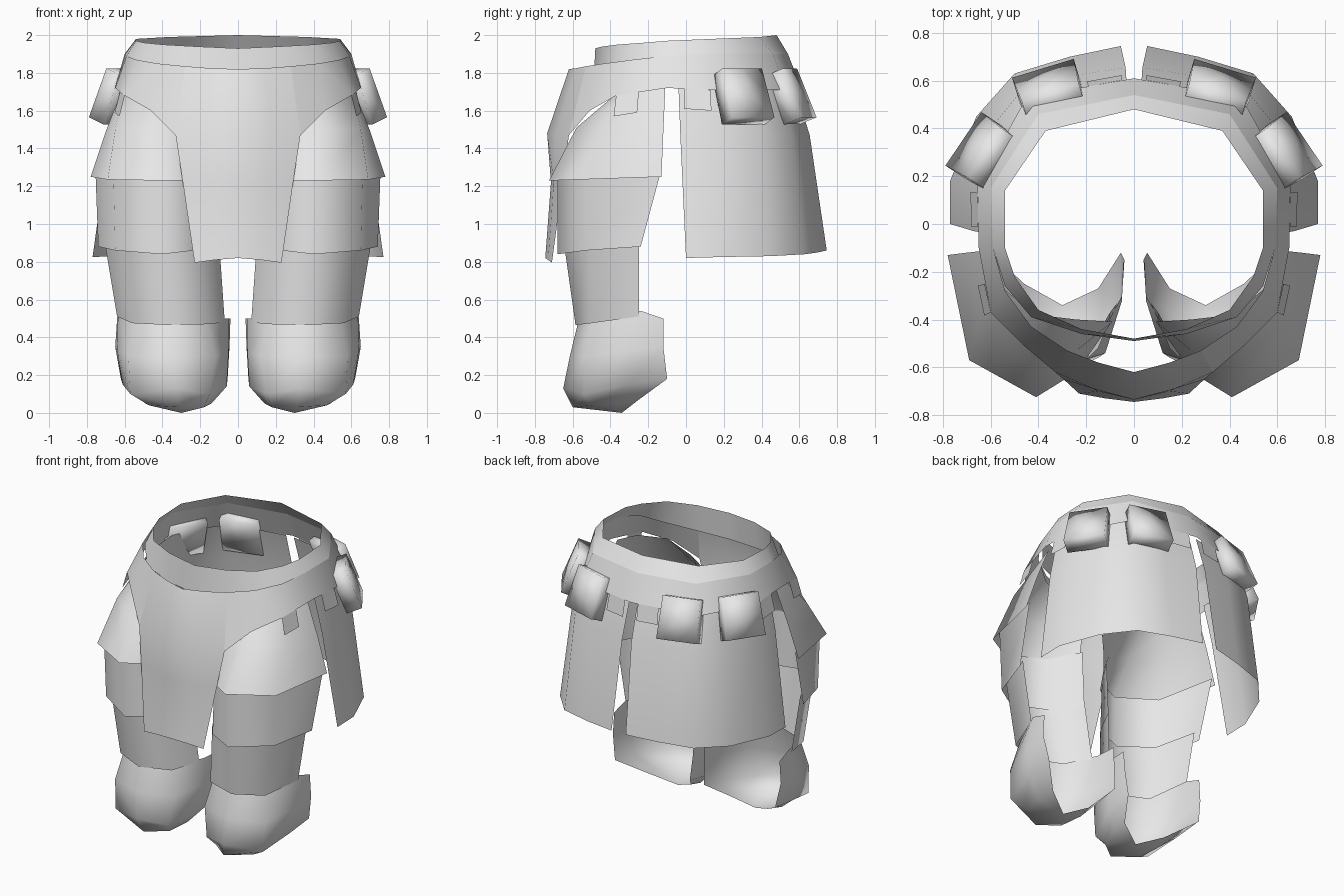
import bpy, bmesh, math
from mathutils import Matrix, Vector

start_cube = bpy.data.objects.get("Cube")
if start_cube:
    bpy.data.objects.remove(start_cube, do_unlink=True)

grey = bpy.data.materials.new("plain_grey")
grey.use_nodes = True
grey.diffuse_color = (0.8, 0.8, 0.8, 1)
grey.node_tree.nodes["Principled BSDF"].inputs["Base Color"].default_value = (0.8, 0.8, 0.8, 1)


def finish(name, bm, angle):
    """Turn a half-side mesh into a mirrored, smoothly shaded object."""
    mesh = bpy.data.meshes.new(name)
    bm.to_mesh(mesh)
    bm.free()
    mesh.materials.append(grey)
    obj = bpy.data.objects.new(name, mesh)
    bpy.context.collection.objects.link(obj)
    mirror = obj.modifiers.new("mirror", 'MIRROR')
    mirror.use_axis = (True, False, False)
    mirror.use_mirror_merge = True
    mirror.merge_threshold = 0.001
    bpy.ops.object.select_all(action='DESELECT')
    obj.select_set(True)
    bpy.context.view_layer.objects.active = obj
    bpy.ops.object.shade_smooth_by_angle(angle=math.radians(angle))


def loft(bm, rows):
    """Bridge successive rows of points with faces."""
    grid = [[bm.verts.new(p) for p in row] for row in rows]
    for upper, lower in zip(grid, grid[1:]):
        for i in range(len(upper) - 1):
            bm.faces.new((upper[i], lower[i], lower[i + 1], upper[i + 1]))


def sheet(name, rows, tip=None, angle=85):
    """Open curved plate; a tip closes the last row to a single point."""
    bm = bmesh.new()
    if tip:
        rows = rows + [[tip] * len(rows[0])]
    loft(bm, rows)
    bmesh.ops.remove_doubles(bm, verts=bm.verts, dist=0.0005)
    bmesh.ops.recalc_face_normals(bm, faces=bm.faces)
    # Make the plate face away from the body
    side = sum(f.normal.dot(f.calc_center_median() - Vector((0.3, -0.1, f.calc_center_median().z)))
               * f.calc_area() for f in bm.faces)
    if side < 0:
        bmesh.ops.reverse_faces(bm, faces=bm.faces)
    finish(name, bm, angle)


# Waist band, from front to back; its front drops behind the apron
sheet("waist_band", [
    [(0, -.48, 1.93), (.22, -.44, 1.94), (.4, -.36, 1.95), (.5, -.22, 1.96), (.54, -.1, 1.97),
     (.54, .14, 1.98), (.37, .39, 1.99), (0, .48, 2)],
    [(0, -.49, 1.74), (.22, -.46, 1.75), (.43, -.39, 1.78), (.54, -.26, 1.85), (.59, -.1, 1.89),
     (.6, .15, 1.9), (.4, .46, 1.9), (0, .54, 1.9)]])

# Belt around the sides and back
sheet("belt_flange", [
    [(.28, -.53, 1.835), (.43, -.43, 1.85), (.54, -.28, 1.87), (.59, -.1, 1.89),
     (.6, .15, 1.9), (.4, .46, 1.9), (0, .54, 1.9)],
    [(.33, -.62, 1.47), (.46, -.51, 1.6), (.6, -.37, 1.68), (.65, -.1, 1.72),
     (.655, .16, 1.71), (.45, .53, 1.71), (0, .61, 1.72)]])

# Front apron
sheet("front_apron", [
    [(0, -.62, 1.82), (.15, -.58, 1.825), (.28, -.53, 1.835)],
    [(0, -.735, 1.48), (.17, -.69, 1.48), (.33, -.62, 1.47)],
    [(0, -.715, 1.22), (.15, -.7, 1.22), (.295, -.65, 1.24)],
    [(0, -.745, .82), (.12, -.73, .81), (.23, -.71, .795)]])

# Short tabs hanging under the belt: upper corners of each
for name, a, b in (("thigh_tab", (.6, -.37, 1.68), (.625, -.25, 1.7)),
                   ("side_tab", (.652, -.01, 1.72), (.655, .13, 1.71)),
                   ("back_tab", (.05, .602, 1.72), (.19, .576, 1.72))):
    sheet(name, [[a, b], [(x * 1.045, y * 1.035, z - .11) for x, y, z in (a, b)]])

# Rear skirt, split at the middle of the back
sheet("rear_skirt", [
    [(.61, -.04, 1.73), (.62, .16, 1.73), (.53, .35, 1.73), (.42, .5, 1.73), (.23, .54, 1.73), (.03, .575, 1.73)],
    [(.67, -.03, 1.47), (.68, .17, 1.47), (.6, .4, 1.47), (.47, .56, 1.47), (.26, .62, 1.47), (.035, .655, 1.47)],
    [(.77, 0, .82), (.77, .18, .825), (.66, .45, .83), (.5, .63, .84), (.27, .7, .85), (.055, .745, .86)]])

# Leg plates, each from the outer rear edge round the front to the inner edge
sheet("upper_thigh_plate", [
    [(.61, -.11, 1.72), (.56, -.26, 1.71), (.41, -.38, 1.68), (.24, -.4, 1.6), (.08, -.41, 1.48)],
    [(.7, -.12, 1.49), (.65, -.41, 1.5), (.44, -.58, 1.51), (.24, -.53, 1.44), (.09, -.41, 1.37)],
    [(.78, -.13, 1.25), (.69, -.57, 1.235), (.41, -.725, 1.23), (.24, -.62, 1.23), (.1, -.42, 1.24)]])
sheet("middle_thigh_plate", [
    [(.755, -.13, 1.29), (.66, -.54, 1.28), (.41, -.68, 1.27), (.23, -.59, 1.27), (.1, -.39, 1.28)],
    [(.74, -.24, .88), (.65, -.53, .86), (.4, -.68, .84), (.23, -.61, .86), (.1, -.37, .88)]])
sheet("lower_leg_plate", [
    [(.71, -.25, .93), (.62, -.52, .91), (.4, -.645, .89), (.2, -.57, .9), (.1, -.37, .91)],
    [(.64, -.25, .51), (.56, -.5, .475), (.36, -.585, .465), (.15, -.52, .47), (.07, -.33, .48)]])

# Foot cap, open at the rear
sheet("foot_cap", [
    [(.64, -.12, .5), (.635, -.24, .54), (.54, -.49, .49), (.35, -.57, .485),
     (.16, -.5, .49), (.05, -.3, .5), (.04, -.15, .5)],
    [(.65, -.12, .35), (.64, -.3, .33), (.58, -.53, .3), (.35, -.615, .3),
     (.12, -.54, .3), (.05, -.32, .32), (.045, -.14, .35)],
    [(.62, -.1, .18), (.61, -.3, .15), (.57, -.54, .1), (.33, -.65, .13),
     (.15, -.56, .1), (.06, -.32, .14), (.055, -.12, .18)],
    [(.46, -.25, .07), (.49, -.36, .05), (.47, -.5, .04), (.31, -.6, .03),
     (.18, -.5, .03), (.14, -.36, .05), (.15, -.27, .07)]],
    tip=(.3, -.34, 0))


def pouch(name, centre, azimuth):
    """Softly padded box whose lower end leans outward."""
    bm = bmesh.new()
    bmesh.ops.create_cube(bm, size=1)
    bmesh.ops.subdivide_edges(bm, edges=bm.edges[:], cuts=1, use_grid_fill=True)
    for v in bm.verts:
        x, y, z = v.co
        pad = (1 - 2 * abs(x)) * (1 - 2 * abs(z))
        v.co = (x * (.25 + .02 * (.5 - z)), y * .105 + (.015 * pad if y > .4 else 0), z * .28)
    turn = Matrix.Rotation(math.radians(azimuth - 90), 4, 'Z')
    lean = Matrix.Rotation(math.radians(22), 4, 'X')
    bmesh.ops.transform(bm, matrix=Matrix.Translation(centre) @ turn @ lean, verts=bm.verts)
    finish(name, bm, 120)


# Belt pouches
pouch("rear_pouch", (.352, .555, 1.675), 73)
pouch("side_pouch", (.63, .3, 1.675), 34)
